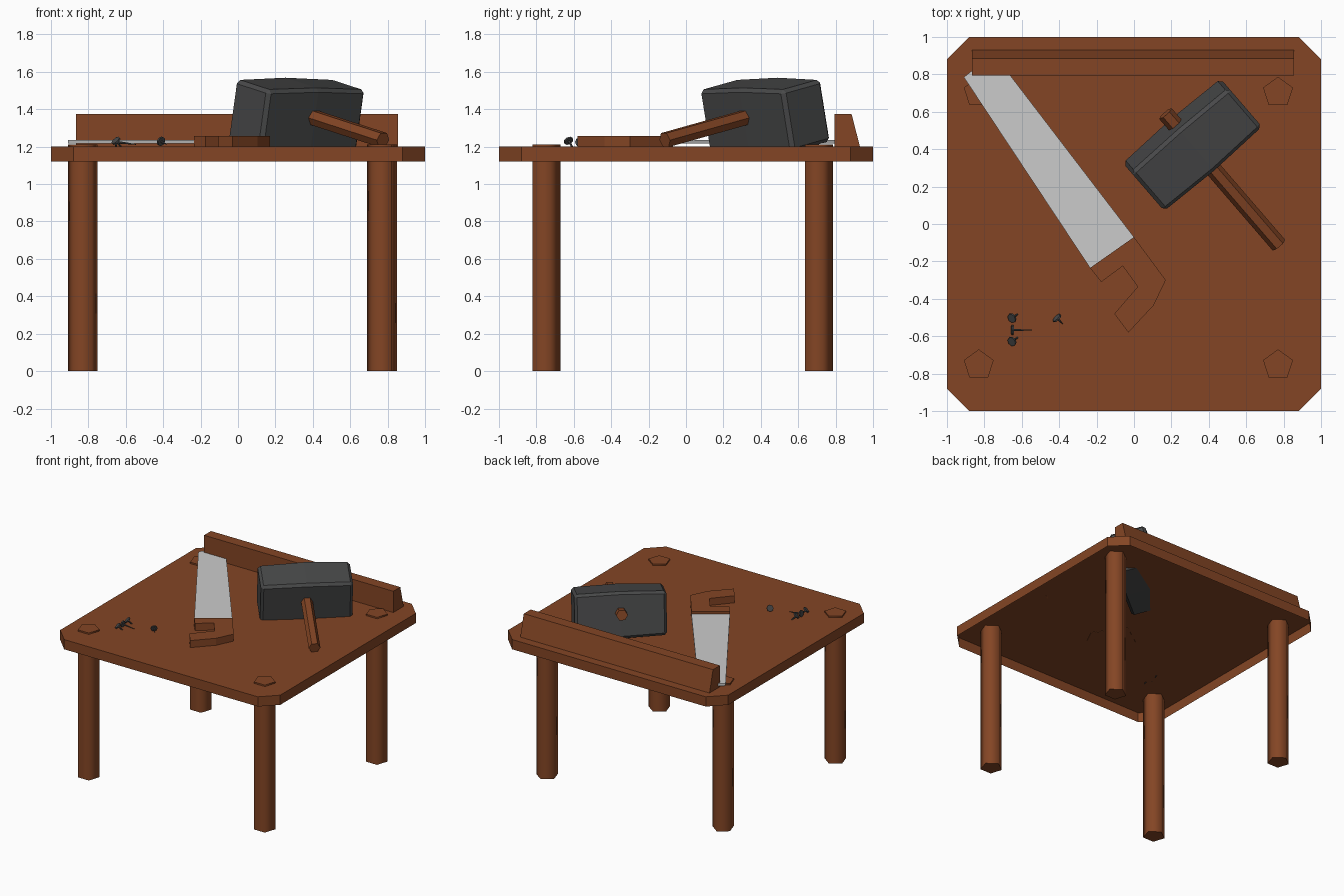
import bpy, bmesh, math
from mathutils import Matrix, Vector

cube = bpy.data.objects.get("Cube")
if cube:
    bpy.data.objects.remove(cube, do_unlink=True)


def material(name, rgb):
    m = bpy.data.materials.new(name)
    m.use_nodes = True
    m.diffuse_color = (*rgb, 1)
    m.node_tree.nodes["Principled BSDF"].inputs["Base Color"].default_value = (*rgb, 1)
    return m


WOOD = material("brown wood", (0.23, 0.06, 0.018))
IRON = material("dark iron", (0.065, 0.066, 0.067))
STEEL = material("light steel", (0.6, 0.6, 0.6))


def finish(name, bm, mat, recalc=True):
    if recalc:
        bmesh.ops.recalc_face_normals(bm, faces=bm.faces)
    mesh = bpy.data.meshes.new(name)
    bm.to_mesh(mesh)
    bm.free()
    mesh.materials.append(mat)
    ob = bpy.data.objects.new(name, mesh)
    bpy.context.collection.objects.link(ob)
    return ob


def extrude_outline(name, points, offset, mat, keep_base=True):
    """Face through 3D points, pushed along offset."""
    bm = bmesh.new()
    base = bm.faces.new([bm.verts.new(p) for p in points])
    ret = bmesh.ops.extrude_face_region(bm, geom=[base], use_keep_orig=True)
    moved = [g for g in ret["geom"] if isinstance(g, bmesh.types.BMVert)]
    bmesh.ops.translate(bm, verts=moved, vec=offset)
    bmesh.ops.recalc_face_normals(bm, faces=bm.faces)
    if not keep_base:
        bmesh.ops.delete(bm, geom=[base], context="FACES_ONLY")
    return finish(name, bm, mat, recalc=False)


def add_rod(bm, start, end, radius, sides, tip=None, turn=0):
    start, end = Vector(start), Vector(end)
    axis = end - start
    rot = axis.to_track_quat("Z", "Y").to_matrix().to_4x4()
    place = Matrix.Translation((start + end) / 2) @ rot @ Matrix.Rotation(turn, 4, "Z")
    bmesh.ops.create_cone(bm, cap_ends=True, segments=sides, radius1=radius,
                          radius2=radius if tip is None else tip,
                          depth=axis.length, matrix=place)


# Table top: clipped square, open underneath
c = 0.88
corners = [(c, -1), (1, -c), (1, c), (c, 1), (-c, 1), (-1, c), (-1, -c), (-c, -1)]
extrude_outline("table_top", [(x, y, 1.12) for x, y in corners], (0, 0, 0.08), WOOD, keep_base=False)

# Five-sided legs whose ends show through the top
for side, x in (("right", -0.83), ("left", 0.77)):
    for end, y in (("front", -0.754), ("back", 0.703)):
        ring = [(x + 0.084 * math.sin(i * math.tau / 5),
                 y + 0.084 * math.cos(i * math.tau / 5), 0) for i in range(5)]
        leg = extrude_outline(f"{end}_{side}_leg", ring, (0, 0, 1.212), WOOD)
        bpy.ops.object.select_all(action="DESELECT")
        leg.select_set(True)
        bpy.context.view_layer.objects.active = leg
        bpy.ops.object.shade_smooth_by_angle(angle=math.radians(80))

# Back rail with a sloping rear face
rail = [(0.795, 1.2), (0.93, 1.2), (0.885, 1.375), (0.795, 1.375)]
extrude_outline("back_rail", [(-0.865, y, z) for y, z in rail], (1.72, 0, 0), WOOD)

# Saw
blade = [(-0.91, 0.785), (-0.235, -0.235), (0, -0.07), (-0.75, 0.91)]
extrude_outline("saw_blade", [(x, y, 1.217) for x, y in blade], (0, 0, 0.018), STEEL)
grip = [(0, -0.07), (0.17, -0.3), (0.105, -0.435), (-0.03, -0.58), (-0.105, -0.48),
        (0.02, -0.335), (-0.06, -0.225), (-0.175, -0.31), (-0.235, -0.235)]
extrude_outline("saw_handle", [(x, y, 1.198) for x, y in grip], (0, 0, 0.06), WOOD)

# Mallet frame: head axis, handle axis, up axis
tilt = math.radians(12)
head_axis = Vector((0.757, 0.653, 0)).normalized()
back = Vector((-head_axis.y, head_axis.x, 0))
shaft_axis = back * math.cos(tilt) + Vector((0, 0, math.sin(tilt)))
up_axis = head_axis.cross(shaft_axis)
frame = Matrix((head_axis, shaft_axis, up_axis)).transposed().to_4x4()
frame = Matrix.Translation((0.315, 0.42, 1.385)) @ frame

# Mallet head: box swelling at its middle, with bevelled edges
bm = bmesh.new()
bmesh.ops.create_cube(bm, size=1)
long_edges = [e for e in bm.edges if abs(e.verts[0].co.x - e.verts[1].co.x) > 0.5]
bmesh.ops.subdivide_edges(bm, edges=long_edges, cuts=1)
for v in bm.verts:
    swell = 0.94 if abs(v.co.x) > 0.1 else 1.0
    v.co = Vector((v.co.x * 0.69, v.co.y * 0.30 * swell, v.co.z * 0.36 * swell - 0.02))
bm.transform(frame)
head = finish("mallet_head", bm, IRON)
bevel = head.modifiers.new("edge_bevel", "BEVEL")
bevel.width = 0.02
bevel.segments = 1
bevel.limit_method = "ANGLE"

# Six-sided mallet handle passing through the head
bm = bmesh.new()
add_rod(bm, frame @ Vector((0, -0.72, 0)), frame @ Vector((0, 0.23, 0)), 0.044, 6,
        turn=math.pi / 2)
finish("mallet_handle", bm, WOOD)

# Loose nails: head position and pointing direction
nails = [((-0.655, -0.505, 1.235), (0.5, 0.35, -0.6)),
         ((-0.655, -0.567, 1.225), (1, 0, -0.12)),
         ((-0.655, -0.63, 1.235), (0.5, 0.35, -0.6)),
         ((-0.415, -0.5, 1.23), (0.6, -0.6, -0.3))]
for i, (pos, direction) in enumerate(nails):
    p, d = Vector(pos), Vector(direction).normalized()
    bm = bmesh.new()
    add_rod(bm, p, p + d * 0.01, 0.026, 8)
    add_rod(bm, p + d * 0.01, p + d * (0.05 if i == 3 else 0.11), 0.007, 6, tip=0.002)
    finish(f"nail_{i + 1}", bm, IRON)
